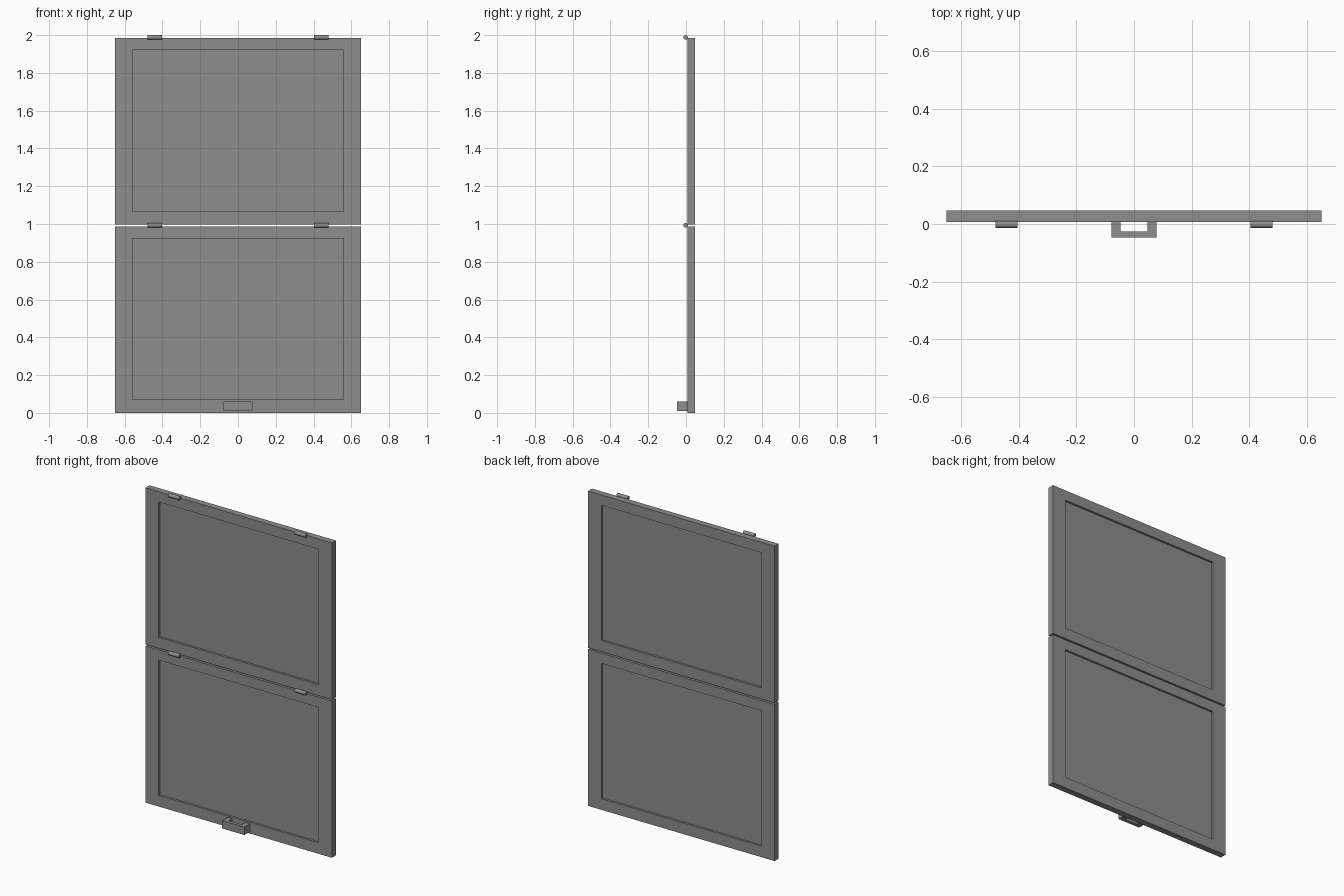
import bpy, bmesh, math
from mathutils import Matrix, Vector

old = bpy.data.objects.get("Cube")
if old:
    bpy.data.objects.remove(old, do_unlink=True)

GREY = (0.27, 0.27, 0.27, 1.0)
grey = bpy.data.materials.new("painted grey")
grey.use_nodes = True
grey.diffuse_color = GREY
grey.node_tree.nodes["Principled BSDF"].inputs["Base Color"].default_value = GREY

HALF_W, OPEN_W = 0.65, 0.558      # outer and recessed half widths
FRONT, BACK = 0.007, 0.047        # panel faces along y
HEIGHT, OPEN_LOW, OPEN_HIGH = 0.988, 0.07, 0.923
RECESS = 0.013


def finish(name, bm):
    mesh = bpy.data.meshes.new(name)
    bmesh.ops.recalc_face_normals(bm, faces=bm.faces)
    bm.to_mesh(mesh)
    bm.free()
    mesh.materials.append(grey)
    obj = bpy.data.objects.new(name, mesh)
    bpy.context.collection.objects.link(obj)
    return obj


def box(bm, low, high):
    low, high = Vector(low), Vector(high)
    matrix = Matrix.Translation((low + high) / 2) @ Matrix.Diagonal((*(high - low), 1))
    bmesh.ops.create_cube(bm, size=1, matrix=matrix)


# Framed panel: a slab with a sunken field on both faces
def panel(name, base):
    bm = bmesh.new()
    box(bm, (-HALF_W, FRONT, base), (HALF_W, BACK, base + HEIGHT))
    bm.normal_update()
    for face in [f for f in bm.faces if abs(f.normal.y) > 0.9]:
        inward = -face.normal.copy() * RECESS
        middle = base + HEIGHT / 2
        bmesh.ops.inset_individual(bm, faces=[face], thickness=0.05)
        for v in face.verts:
            v.co.x = math.copysign(OPEN_W, v.co.x)
            v.co.z = base + (OPEN_HIGH if v.co.z > middle else OPEN_LOW)
        sunk = bmesh.ops.extrude_discrete_faces(bm, faces=[face])["faces"][0]
        bmesh.ops.translate(bm, verts=sunk.verts, vec=inward)
    finish(name, bm)


panel("lower_panel", 0)
panel("upper_panel", 0.997)


# Hinge barrels across the top edge of each panel
def hinge(name, x, z):
    bm = bmesh.new()
    matrix = Matrix.Translation((x, -0.002, z)) @ Matrix.Rotation(math.pi / 2, 4, 'Y')
    bmesh.ops.create_cone(bm, cap_ends=True, segments=16, radius1=0.012,
                          radius2=0.012, depth=0.076, matrix=matrix)
    obj = finish(name, bm)
    bpy.ops.object.select_all(action='DESELECT')
    obj.select_set(True)
    bpy.context.view_layer.objects.active = obj
    bpy.ops.object.shade_smooth_by_angle(angle=math.radians(40))


for row, z in (("middle", 0.993), ("top", 1.988)):
    for side, x in (("right", -0.441), ("left", 0.441)):
        hinge(f"{row}_{side}_hinge", x, z)

# U-shaped pull handle: profile in plan, raised upward
bm = bmesh.new()
half = [(0.078, FRONT), (0.078, -0.047), (-0.078, -0.047), (-0.078, FRONT),
        (-0.046, FRONT), (-0.046, -0.026), (0.046, -0.026), (0.046, FRONT)]
base = bm.faces.new([bm.verts.new((x, y, 0.011)) for x, y in half])
top = bmesh.ops.extrude_face_region(bm, geom=[base])["geom"]
bmesh.ops.translate(bm, vec=(0, 0, 0.05),
                    verts=[g for g in top if isinstance(g, bmesh.types.BMVert)])
finish("pull_handle", bm)
